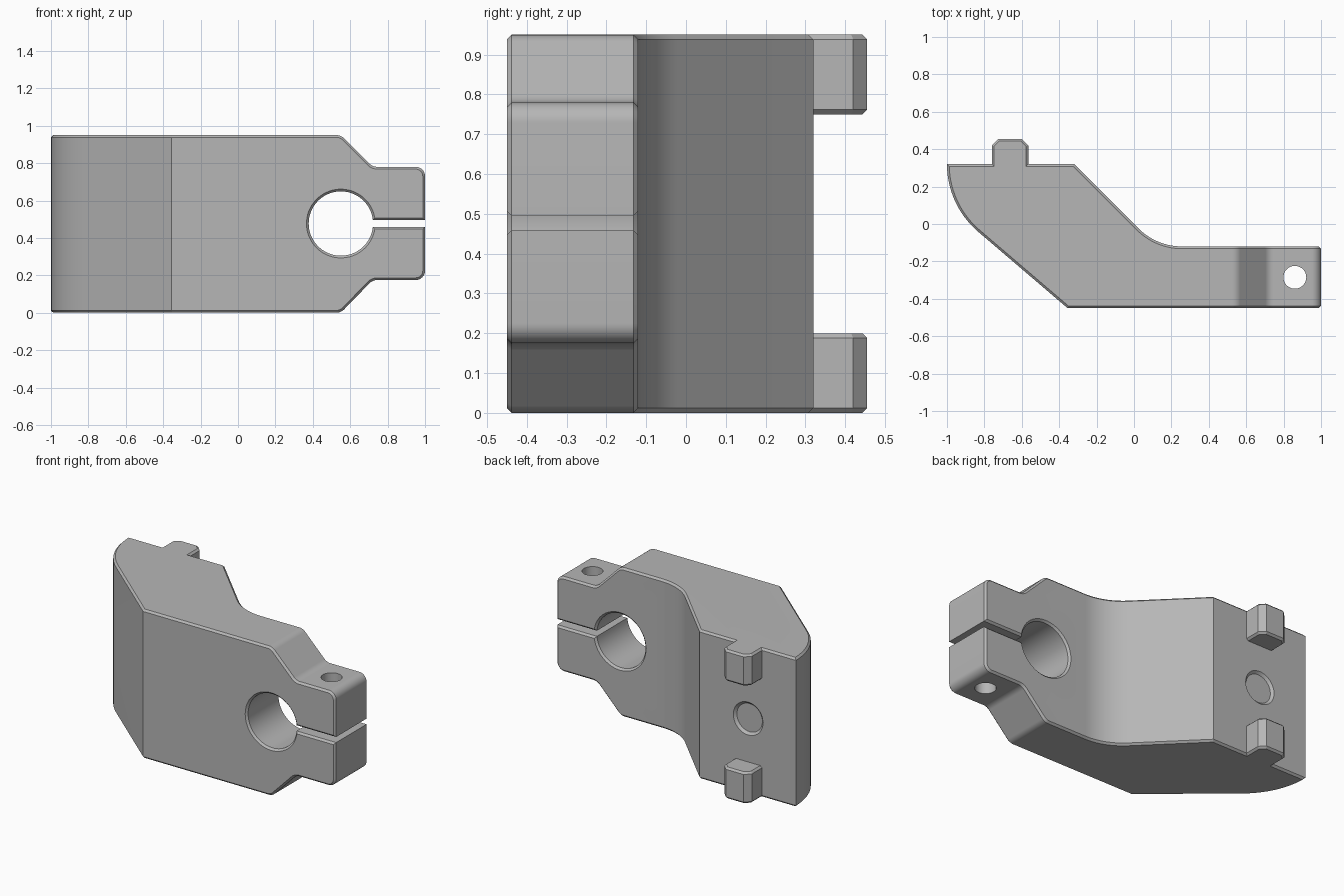
import bpy, bmesh, math
from mathutils import Vector, Matrix

cube = bpy.data.objects.get("Cube")
if cube:
    bpy.data.objects.remove(cube, do_unlink=True)

HEIGHT = 0.95
MID = 0.477
CHAMFER = 0.012

steel = bpy.data.materials.new("machined grey")
steel.use_nodes = True
grey = (0.47, 0.47, 0.47, 1)
steel.diffuse_color = grey
steel.node_tree.nodes["Principled BSDF"].inputs["Base Color"].default_value = grey


def rounded(points, steps=10):
    """Turn (x, y, radius) corners into a filleted outline."""
    out = []
    for i, (x, y, r) in enumerate(points):
        p = Vector((x, y))
        if r == 0:
            out.append(p)
            continue
        a = (Vector(points[i - 1][:2]) - p).normalized()
        b = (Vector(points[(i + 1) % len(points)][:2]) - p).normalized()
        half = a.angle(b) / 2
        centre = p + (a + b).normalized() * (r / math.sin(half))
        start = p + a * (r / math.tan(half)) - centre
        turn = start.angle_signed(p + b * (r / math.tan(half)) - centre)
        for k in range(steps + 1):
            out.append(centre + Matrix.Rotation(-turn * k / steps, 2) @ start)
    return out


def finish(bm, name):
    bmesh.ops.recalc_face_normals(bm, faces=bm.faces)
    mesh = bpy.data.meshes.new(name)
    bm.to_mesh(mesh)
    bm.free()
    mesh.materials.append(steel)
    ob = bpy.data.objects.new(name, mesh)
    bpy.context.collection.objects.link(ob)
    return ob


def prism(name, outline, place, low, high):
    """Extrude an outline; place maps (u, v, depth) to a 3D point."""
    bm = bmesh.new()
    face = bm.faces.new([bm.verts.new(place(p[0], p[1], low)) for p in outline])
    grown = bmesh.ops.extrude_face_region(bm, geom=[face])["geom"]
    verts = [g for g in grown if isinstance(g, bmesh.types.BMVert)]
    shift = Vector(place(0, 0, high)) - Vector(place(0, 0, low))
    bmesh.ops.translate(bm, verts=verts, vec=shift)
    return finish(bm, name)


def plan(x, y, d):
    return (x, y, d)


def front(x, z, d):
    return (x, d, z)


def drill(name, x, v, place, r_low, r_high, low, high):
    bm = bmesh.new()
    bmesh.ops.create_cone(bm, cap_ends=True, segments=48, radius1=r_low,
                          radius2=r_high, depth=high - low)
    for vert in bm.verts:
        c = vert.co.copy()
        vert.co = place(x + c.x, v + c.y, c.z + (low + high) / 2)
    return finish(bm, name)


def combine(target, tool, operation):
    mod = target.modifiers.new("cut", "BOOLEAN")
    mod.operation = operation
    mod.solver = "EXACT"
    mod.object = tool
    bpy.ops.object.select_all(action="DESELECT")
    bpy.context.view_layer.objects.active = target
    target.select_set(True)
    bpy.ops.object.modifier_apply(modifier=mod.name)
    bpy.data.objects.remove(tool, do_unlink=True)


# Cranked plan outline of the arm
bracket = prism("clamp_bracket", rounded([
    (-1, 0.32, 0), (-1, 0.101, 0.475), (-0.355, -0.45, 0), (1.2, -0.45, 0),
    (1.2, -0.12, 0), (0.12, -0.12, 0.33), (-0.32, 0.32, 0)], 14), plan, -0.2, 1.2)

# Front outline with necked clamp jaws, bore and slit
BORE_X, BORE_R, SLIT = 0.55, 0.172, 0.018
lip = math.asin(SLIT / BORE_R)
bore = []
for k in range(65):
    ang = -lip - (2 * math.pi - 2 * lip) * k / 64
    bore.append(Vector((BORE_X + BORE_R * math.cos(ang), MID + BORE_R * math.sin(ang))))
lower = rounded([(-1.2, 0, 0), (0.55, 0, 0.06), (0.72, 0.175, 0.06),
                 (1, 0.175, 0.05), (1, MID - SLIT, 0)])
upper = rounded([(1, MID + SLIT, 0), (1, 0.78, 0.05), (0.72, 0.78, 0.06),
                 (0.55, HEIGHT, 0.06), (-1.2, HEIGHT, 0)])
combine(bracket, prism("front_shape", lower + bore + upper, front, -1, 1), "INTERSECT")

# Chamfer the outer rims, leaving plain bends and slit corners sharp
bm = bmesh.new()
bm.from_mesh(bracket.data)
bmesh.ops.remove_doubles(bm, verts=bm.verts, dist=0.0001)
bmesh.ops.dissolve_limit(bm, angle_limit=0.005, verts=bm.verts, edges=bm.edges)
rims = []
for e in bm.edges:
    if len(e.link_faces) != 2 or not e.is_convex or e.calc_face_angle() < 0.5:
        continue
    way = (e.verts[1].co - e.verts[0].co).normalized()
    middle = (e.verts[0].co + e.verts[1].co) / 2
    bend = abs(way.z) > 0.99 and middle.x < 0
    if not bend and abs(way.y) < 0.99:
        rims.append(e)
    elif abs(way.y) > 0.99 and middle.x < 0:
        rims.append(e)
bmesh.ops.bevel(bm, geom=rims, offset=CHAMFER, offset_type="OFFSET",
                segments=1, affect="EDGES", clamp_overlap=False)
bmesh.ops.recalc_face_normals(bm, faces=bm.faces)
bm.to_mesh(bracket.data)
bm.free()

# Pair of locating lugs on the back
for name, low, high in (("lower_lug", 0, 0.2), ("upper_lug", HEIGHT - 0.2, HEIGHT)):
    lug = prism(name, [(-0.76, 0.25), (-0.565, 0.25), (-0.565, 0.42), (-0.6, 0.455),
                       (-0.725, 0.455), (-0.76, 0.42)], plan, low, high)
    bm = bmesh.new()
    bm.from_mesh(lug.data)
    caps = [e for e in bm.edges if abs(e.verts[0].co.z - e.verts[1].co.z) < 0.01
            and max(v.co.y for v in e.verts) > 0.3]
    bmesh.ops.bevel(bm, geom=caps, offset=CHAMFER, segments=1, affect="EDGES")
    bm.to_mesh(lug.data)
    bm.free()
    combine(bracket, lug, "UNION")

# Counterbored mounting hole and clamp screw hole
X = -0.663
for tool in (
        drill("counterbore", X, MID, front, 0.17, 0.17, -0.8, 0.1),
        drill("mounting_hole", X, MID, front, 0.093, 0.093, 0, 0.6),
        drill("hole_countersink", X, MID, front, 0.09, 0.12, 0.305, 0.335),
        drill("screw_hole", 0.86, -0.285, plan, 0.061, 0.061, -0.2, 1.2)):
    combine(bracket, tool, "DIFFERENCE")

bpy.ops.object.select_all(action="DESELECT")
bracket.select_set(True)
bpy.context.view_layer.objects.active = bracket
bpy.ops.object.shade_smooth_by_angle(angle=math.radians(25))
